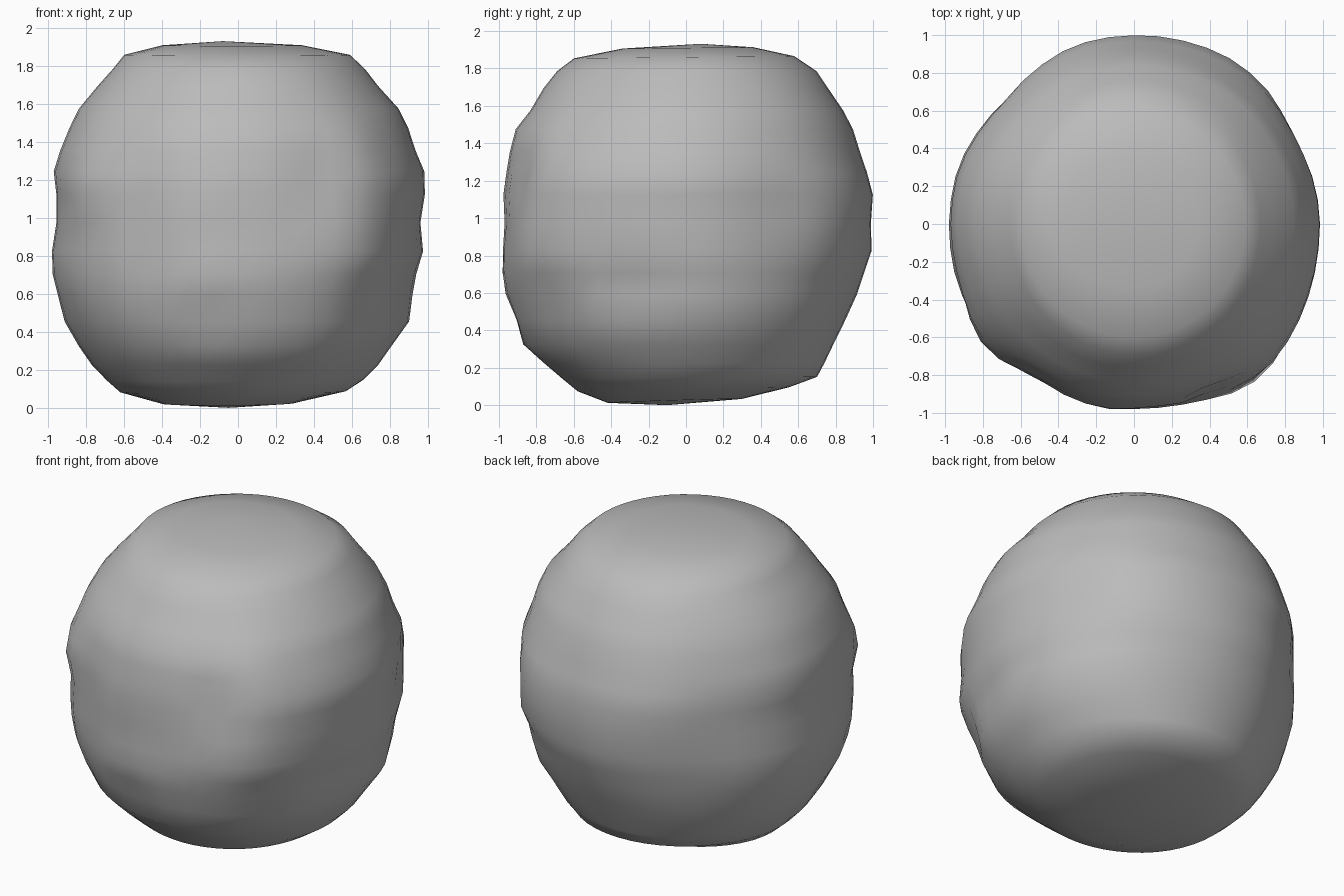
import bpy, bmesh, math
from mathutils import Vector, noise

if "Cube" in bpy.data.objects:
    bpy.data.objects.remove(bpy.data.objects["Cube"])

# ring height, then radius towards right, back, left, front
RINGS = [
    (0.03, .30, .30, .40, .42), (0.09, .57, .55, .62, .58), (0.15, .66, .70, .69, .66),
    (0.23, .74, .74, .77, .76), (0.33, .81, .79, .84, .87), (0.46, .90, .85, .91, .91),
    (0.60, .92, .91, .95, .96), (0.71, .94, .95, .98, .97), (0.83, .975, .995, .98, .975),
    (0.98, .965, .99, .965, .98), (1.13, .975, 1.0, .965, .995), (1.25, .975, .965, .97, .965),
    (1.36, .935, .925, .935, .94), (1.48, .90, .89, .89, .91), (1.58, .85, .84, .84, .83),
    (1.70, .74, .76, .74, .76), (1.79, .67, .70, .66, .69), (1.865, .59, .58, .60, .60),
    (1.915, .34, .36, .40, .34)]
# widest outline seen from the top, every 15 degrees from +x
OUTLINE = [.97, .98, .985, 1.0, 1.0, .99, 1.0, .98, .955, .945, .96, .985,
           .97, 1.0, 1.022, 1.0, .965, .99, 1.0, 1.01, 1.035, 1.035, 1.022, 1.01]
# local bulges and dents: azimuth, height, amount, width
BUMPS = [(-140, 1.12, .03, .16), (-52, .86, .03, .2), (-64, 1.2, -.045, .14),
         (-50, 1.38, .02, .15), (-100, .68, .02, .15), (-100, .5, -.03, .13),
         (-20, .62, -.02, .15), (-45, .55, -.03, .14), (-150, .85, -.02, .15),
         (-85, 1.15, -.015, .15), (200, .45, -.015, .2), (30, 1.0, -.015, .2)]
SEG = 48


def radius(row, a):
    z, *r = row
    w = [max(0, math.cos(a - i * math.pi / 2)) ** 2 for i in range(4)]
    base = sum(x * y for x, y in zip(r, w))
    t = math.degrees(a) / 15
    i = int(t) % 24
    out = OUTLINE[i] + (OUTLINE[(i + 1) % 24] - OUTLINE[i]) * (t - int(t))
    mid = math.exp(-((z - 0.97) / 0.55) ** 2)
    base *= 1 + (out / 0.985 - 1) * mid * math.sin(2 * a) ** 2
    p = Vector((math.cos(a), math.sin(a), z))
    for az, h, amt, wid in BUMPS:
        b = math.radians(az)
        d = (p - Vector((math.cos(b), math.sin(b), h))).length
        base += amt * math.exp(-(d / wid) ** 2)
    # faint sloping strata
    n = noise.noise(Vector((p.x * 1.3, p.y * 1.3, (z - .12 * p.x) * 4)))
    return base + 0.02 * n * mid


bm = bmesh.new()
rings = []
for row in RINGS:
    ring = []
    for k in range(SEG):
        a = k * 2 * math.pi / SEG
        r = radius(row, a)
        x, y = r * math.cos(a), r * math.sin(a)
        # tilt of the two flat ends
        z = row[0]
        if z < 0.2:
            z += 0.035 * y * (1 - z / 0.2) + 0.01 * x * (1 - z / 0.2)
        elif z > 1.85:
            z += 0.01 * y
        ring.append(bm.verts.new((x, y, z)))
    rings.append(ring)
for lo, hi in zip(rings, rings[1:]):
    for k in range(SEG):
        j = (k + 1) % SEG
        bm.faces.new((lo[k], lo[j], hi[j], hi[k]))
bottom = bm.verts.new((-0.05, -0.1, 0.005))
top = bm.verts.new((-0.08, 0.08, 1.937))
for k in range(SEG):
    j = (k + 1) % SEG
    bm.faces.new((rings[0][j], rings[0][k], bottom))
    bm.faces.new((rings[-1][k], rings[-1][j], top))
low = min(v.co.z for v in bm.verts)
for v in bm.verts:
    v.co.z -= low
for f in bm.faces:
    f.smooth = True

# boulder
me = bpy.data.meshes.new("boulder")
bm.to_mesh(me)
bm.free()
ob = bpy.data.objects.new("boulder", me)
bpy.context.collection.objects.link(ob)
mat = bpy.data.materials.new("stone grey")
mat.diffuse_color = (0.5, 0.5, 0.5, 1)
mat.use_nodes = True
mat.node_tree.nodes["Principled BSDF"].inputs["Base Color"].default_value = mat.diffuse_color
me.materials.append(mat)
